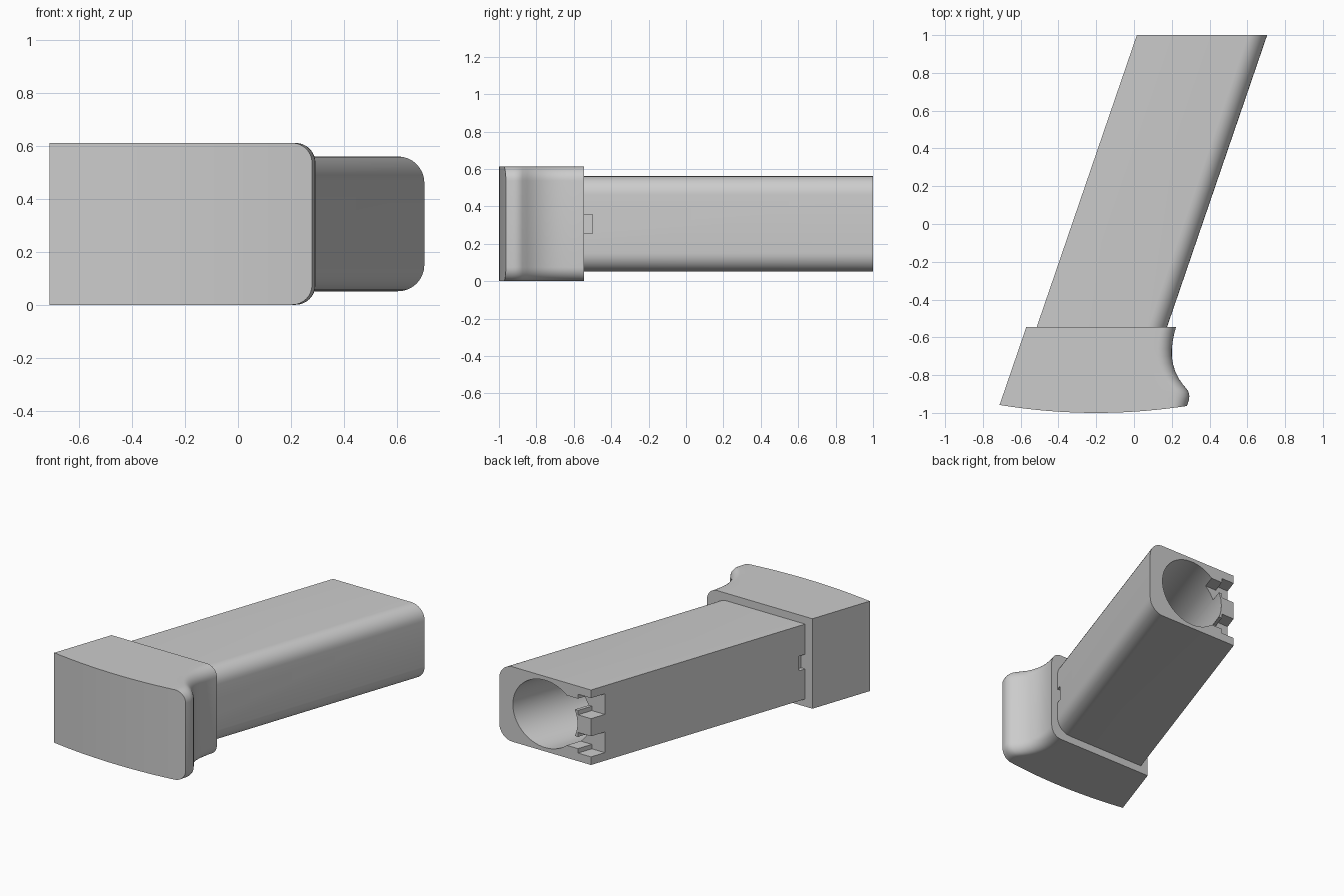
import bpy, bmesh, math

SLOPE = 0.343      # sideways lean of the whole model per unit of y
MID = 0.306        # middle height

if "Cube" in bpy.data.objects:
    bpy.data.objects.remove(bpy.data.objects["Cube"], do_unlink=True)

grey = bpy.data.materials.new("plain grey")
grey.use_nodes = True
grey.diffuse_color = (0.6, 0.6, 0.6, 1)
grey.node_tree.nodes["Principled BSDF"].inputs["Base Color"].default_value = (0.6, 0.6, 0.6, 1)


def make_object(name, bm):
    bmesh.ops.recalc_face_normals(bm, faces=bm.faces)
    mesh = bpy.data.meshes.new(name)
    bm.to_mesh(mesh)
    bm.free()
    mesh.materials.append(grey)
    obj = bpy.data.objects.new(name, mesh)
    bpy.context.collection.objects.link(obj)
    return obj


def activate(obj):
    bpy.ops.object.select_all(action='DESELECT')
    obj.select_set(True)
    bpy.context.view_layer.objects.active = obj


def prism(name, profile, y0, y1):
    """Extrude an x-z profile (given at y = 1) along the leaning axis."""
    bm = bmesh.new()
    a, b = [[bm.verts.new((x + SLOPE * (y - 1), y, z)) for x, z in profile] for y in (y0, y1)]
    n = len(profile)
    bm.faces.new(a)
    bm.faces.new(b)
    for i in range(n):
        j = (i + 1) % n
        bm.faces.new((a[i], a[j], b[j], b[i]))
    return make_object(name, bm)


def rect(x0, x1, z0, z1):
    return [(x0, z0), (x1, z0), (x1, z1), (x0, z1)]


def section(x0, x1, half, r, flat=1, steps=8):
    """Rectangle rounded on its +x corners, running top to bottom."""
    top = [(x0 + (x1 - r - x0) * i / flat, MID + half) for i in range(flat)]
    for i in range(steps + 1):
        t = math.pi / 2 * (1 - i / steps)
        top.append((x1 - r + r * math.cos(t), MID + half - r + r * math.sin(t)))
    return top + [(x, 2 * MID - z) for x, z in reversed(top)]


# Leaning hollow body
body = prism("grip_body", section(0.015, 0.705, 0.255, 0.1), -0.6, 1)

bore = [(0.36 + 0.243 * math.cos(math.tau * i / 64), MID + 0.229 * math.sin(math.tau * i / 64))
        for i in range(64)]
cutters = [prism("bore_cutter", bore, -0.58, 1.1)]
# Paired slots at the open end
for s in (-1, 1):
    z = MID + s * 0.13
    cutters.append(prism("slot_cutter", rect(-0.1, 0.113, z - 0.07, z + 0.07), 0.9, 1.1))
    cutters.append(prism("slit_cutter", rect(0.1, 0.2, z - 0.04, z + 0.04), 0.9, 1.1))
# Small catch notches beside the base
for x in (-0.055, 0.675):
    cutters.append(prism("notch_cutter", rect(x, x + 0.1, MID - 0.05, MID + 0.05), -0.57, -0.5))

activate(body)
for cutter in cutters:
    mod = body.modifiers.new("cut", 'BOOLEAN')
    mod.operation, mod.solver, mod.object = 'DIFFERENCE', 'EXACT', cutter
    bpy.ops.object.modifier_apply(modifier=mod.name)
    bpy.data.objects.remove(cutter, do_unlink=True)
bpy.ops.object.shade_smooth_by_angle(angle=math.radians(30))

# Base with a bowed front and a hooked, concave edge: (y, right edge x)
edge = [(-0.545, 0.223), (-0.58, 0.213), (-0.62, 0.205), (-0.66, 0.2), (-0.7, 0.2),
        (-0.74, 0.206), (-0.78, 0.218), (-0.82, 0.238), (-0.85, 0.259), (-0.875, 0.28),
        (-0.89, 0.289), (-0.91, 0.293), (-0.93, 0.291), (-0.96, 0.28)]
bm = bmesh.new()
rings = []
for y, x1 in edge:
    front = (y, x1) == edge[-1]
    x0 = -0.57 + SLOPE * (y + 0.545)
    ring = []
    for x, z in section(x0, x1, MID, 0.075, flat=14):
        yy = -1 + 0.04 * ((x + 0.2) / 0.5) ** 2 if front else y
        ring.append(bm.verts.new((x, yy, z)))
    rings.append(ring)
n = len(rings[0])
for a, b in zip(rings, rings[1:]):
    for i in range(n):
        j = (i + 1) % n
        bm.faces.new((a[i], a[j], b[j], b[i]))
for ring in (rings[0], rings[-1]):
    for i in range(n // 2 - 1):
        bm.faces.new((ring[i], ring[i + 1], ring[n - 2 - i], ring[n - 1 - i]))
base = make_object("base_block", bm)
activate(base)
bpy.ops.object.shade_smooth_by_angle(angle=math.radians(30))
